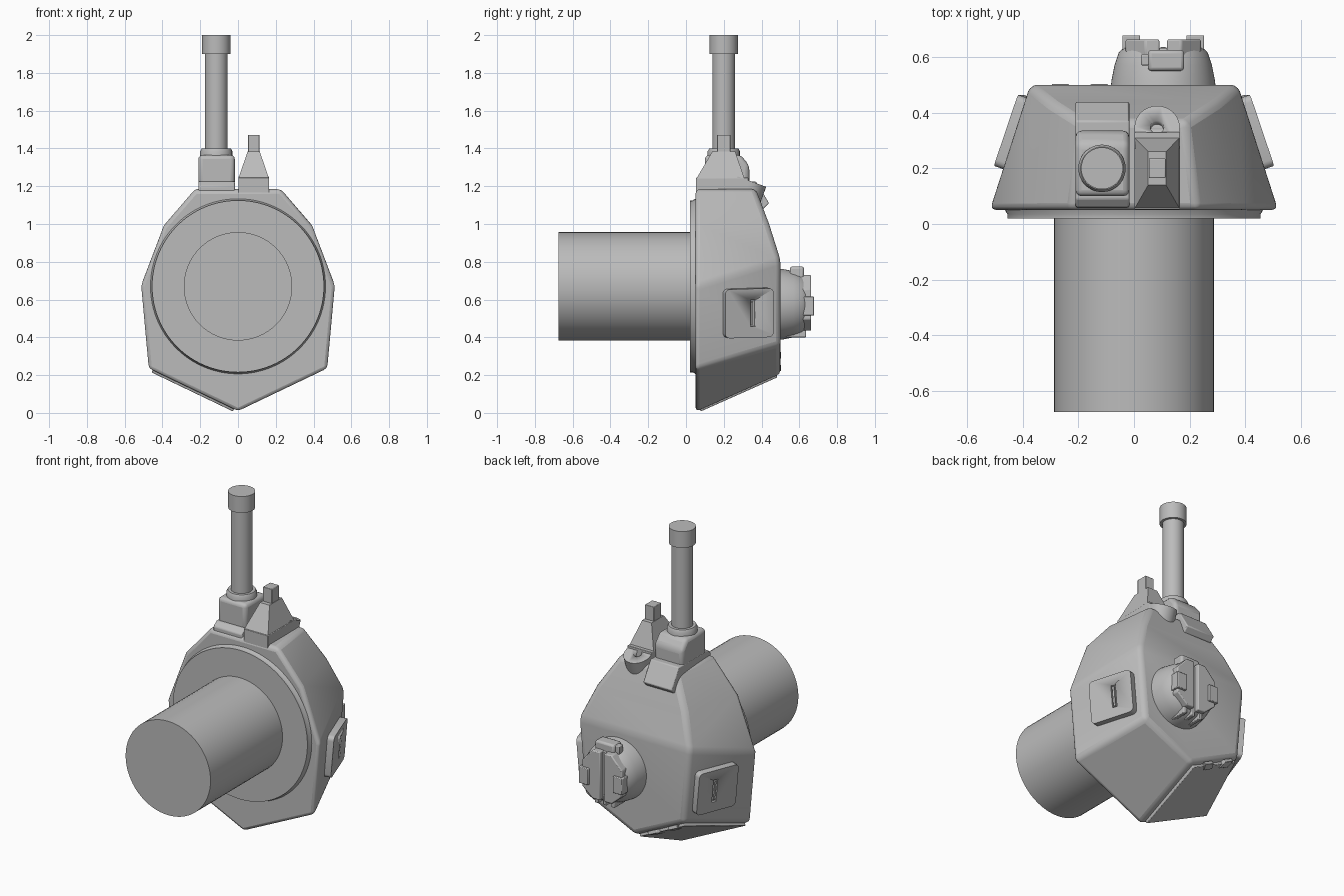
import bpy, bmesh, math
from mathutils import Vector, Matrix

cube = bpy.data.objects.get("Cube")
if cube:
    bpy.data.objects.remove(cube)

grey = bpy.data.materials.new("plain_grey")
grey.use_nodes = True
grey.diffuse_color = (0.5, 0.5, 0.5, 1)
grey.node_tree.nodes["Principled BSDF"].inputs["Base Color"].default_value = (0.5, 0.5, 0.5, 1)


def finish(name, bm, bevel=0, angle=35, matrix=None, segments=2):
    """Turn a bmesh into a named, softly bevelled object."""
    bmesh.ops.recalc_face_normals(bm, faces=bm.faces)
    mesh = bpy.data.meshes.new(name)
    bm.to_mesh(mesh)
    bm.free()
    mesh.materials.append(grey)
    ob = bpy.data.objects.new(name, mesh)
    bpy.context.collection.objects.link(ob)
    if matrix:
        ob.matrix_world = matrix
    if bevel:
        mod = ob.modifiers.new("bevel", 'BEVEL')
        mod.width, mod.segments = bevel, segments
        mod.limit_method, mod.angle_limit = 'ANGLE', math.radians(15)
    bpy.ops.object.select_all(action='DESELECT')
    ob.select_set(True)
    bpy.context.view_layer.objects.active = ob
    bpy.ops.object.shade_smooth_by_angle(angle=math.radians(angle))
    return ob


def hull(name, points, bevel=0, matrix=None, segments=2):
    """Convex solid round a few corner points."""
    bm = bmesh.new()
    for p in points:
        bm.verts.new(p)
    bmesh.ops.convex_hull(bm, input=bm.verts[:])
    bmesh.ops.dissolve_limit(bm, angle_limit=math.radians(1), verts=bm.verts[:], edges=bm.edges[:])
    return finish(name, bm, bevel, 35, matrix, segments)


def box(name, lo, hi, bevel=0, matrix=None):
    return hull(name, [(x, y, z) for x in (lo[0], hi[0]) for y in (lo[1], hi[1])
                       for z in (lo[2], hi[2])], bevel, matrix)


def lathe(name, profile, origin, axis='Z', steps=64):
    """Solid of revolution from (radius, height) pairs; axis Y points to the back."""
    bm = bmesh.new()
    rings = []
    for r, h in profile:
        rings.append([bm.verts.new((r * math.cos(a), r * math.sin(a), h))
                      for a in (i * math.tau / steps for i in range(steps))])
    for a, b in zip(rings, rings[1:]):
        for i in range(steps):
            j = (i + 1) % steps
            bm.faces.new((a[i], a[j], b[j], b[i]))
    bm.faces.new(rings[0])
    bm.faces.new(rings[-1])
    m = Matrix.Translation(origin)
    if axis == 'Y':
        m = m @ Matrix.Rotation(-math.pi / 2, 4, 'X')
    return finish(name, bm, matrix=m)


def cut(target, cutter):
    """Subtract a hidden helper from a part, ahead of its bevel."""
    mod = target.modifiers.new("cut", 'BOOLEAN')
    mod.object, mod.solver = cutter, 'EXACT'
    cutter.hide_render = True
    cutter.hide_set(True)


# Faceted housing: wide front outline, smaller back outline
front = [(0.23, 0.05, 1.185), (0.4, 0.05, 0.99), (0.52, 0.05, 0.67), (0.48, 0.05, 0.23)]
back = [(0.19, 0.37, 1.185), (0.3, 0.44, 1.0), (0.375, 0.5, 0.81), (0.335, 0.5, 0.36)]
keel = [(0, 0.05, 0), (0, 0.5, 0.2)]
half = front + back
hull("housing", half + [(-x, y, z) for x, y, z in half] + keel, 0.025, segments=3)

# Front collar and barrel
lathe("front_collar", [(0.455, 0.02), (0.455, 0.035), (0.475, 0.07)], (0, 0, 0.67), 'Y', 96)
lathe("barrel", [(0.287, -0.675), (0.287, 0.03)], (0, 0, 0.67), 'Y')

# Side hatches with a slot and a small lever in it
for s, side in ((1, "left"), (-1, "right")):
    up = Vector((s * 0.09, 0, 1)).normalized()
    along = Vector((s * -0.34, 1, 0))
    along = (along - up * along.dot(up)).normalized()
    out = along.cross(up) * s
    m = Matrix((along, up, out)).transposed().to_4x4()
    m.translation = (s * 0.417, 0.325, 0.53)
    bm = bmesh.new()
    outline = []
    for k, (cx, cy) in enumerate([(0.11, 0.105), (-0.11, 0.105), (-0.11, -0.105), (0.11, -0.105)]):
        for i in range(5):
            a = (k + i / 4) * math.pi / 2
            outline.append((cx + 0.025 * math.cos(a), cy + 0.025 * math.sin(a)))
    hatch = hull(side + "_hatch", [(x, y, z) for x, y in outline for z in (-0.02, 0.034)], matrix=m)
    bm.free()
    cut(hatch, box(side + "_slot_cutter", (0.005, -0.07, 0.018), (0.034, 0.07, 0.06), matrix=m))
    box(side + "_lever", (0.01, -0.06, 0.01), (0.022, 0.06, 0.03), matrix=m)

# Belly plate on the right lower facet, with two latches at its back edge
corners = [Vector(p) for p in ((-0.48, 0.05, 0.23), keel[0], keel[1], (-0.335, 0.5, 0.36))]
mid = sum(corners, Vector()) / 4
down = (corners[2] - corners[0]).cross(corners[3] - corners[1]).normalized()
if down.z > 0:
    down = -down
inner = [mid + (c - mid) * 0.9 for c in corners]
hull("belly_plate", [c + down * d for c in inner for d in (-0.02, 0.016)], 0.004)
for i, t in enumerate((0.25, 0.68)):
    a = inner[2].lerp(inner[3], t)
    b = inner[2].lerp(inner[3], t + 0.2)
    inward = (mid - a).normalized() * 0.03
    hull("belly_latch_%d" % (i + 1), [p + q + down * d for p in (a, b)
                                      for q in (inward, -inward * 0.7) for d in (0, 0.022)], 0.003)

# Back knob: flared base, split octagonal cap, side clips
kx, kz = 0.105, 0.575
lathe("knob_base", [(0.19, 0.48), (0.185, 0.52), (0.175, 0.57), (0.16, 0.615), (0.145, 0.632)],
      (kx, 0, kz), 'Y')
for s, side in ((1, "left"), (-1, "right")):
    shape = [(0.014, 0.155), (0.065, 0.155), (0.135, 0.08), (0.135, -0.08), (0.065, -0.14), (0.014, -0.14)]
    hull(side + "_knob_cap", [(kx + s * x, y, kz + z) for x, z in shape for y in (0.6, 0.663)], 0.006)
    box(side + "_knob_clip", (kx + s * 0.115 - 0.032, 0.62, 0.515),
        (kx + s * 0.115 + 0.032, 0.678, 0.615), 0.004)
box("knob_top_catch", (0.05, 0.55, 0.7), (0.18, 0.625, 0.775), 0.012)
box("knob_top_pin", (0.025, 0.57, 0.72), (0.06, 0.61, 0.77), 0.005)
for i in range(3):
    x = kx - 0.055 + i * 0.055
    box("knob_bottom_rib_%d" % (i + 1), (x - 0.012, 0.53, 0.4), (x + 0.012, 0.635, 0.46), 0.004)

# Mast foot, block, neck ring, shaft and cap
side_profile = [(0.06, 1.13), (0.06, 1.2), (0.09, 1.225), (0.37, 1.225), (0.44, 1.11), (0.41, 1.08)]
hull("mast_foot", [(x, y, z) for x in (-0.21, -0.017) for y, z in side_profile], 0.006)
block = [(0.1, 1.2), (0.1, 1.365), (0.29, 1.365), (0.335, 1.31), (0.335, 1.2)]
hull("mast_block", [(x, y, z) for x in (-0.21, -0.017) for y, z in block], 0.022, segments=3)
lathe("mast", [(0.085, 1.35), (0.085, 1.385), (0.077, 1.4), (0.06, 1.4), (0.06, 1.9),
               (0.075, 1.9), (0.075, 2.0)], (-0.115, 0.2, 0), steps=48)

# Sight foot, tapered tower and post
sx = 0.083
box("sight_foot", (0.002, 0.052, 1.13), (0.165, 0.33, 1.245), 0.003)
hull("sight_tower", [(sx + i * w, y, z) for i in (1, -1) for w, y, z in
                     ((0.081, 0.055, 1.24), (0.081, 0.31, 1.24), (0.032, 0.14, 1.385), (0.032, 0.26, 1.385))])
box("sight_post", (sx - 0.03, 0.165, 1.37), (sx + 0.03, 0.235, 1.472), 0.003)

# Rounded lug behind the sight, tilted back, with a pin hole
tilt = Matrix.Translation((sx, 0.345, 1.215)) @ Matrix.Rotation(-0.35, 4, 'X')
arc = [(0.081 * math.cos(i * math.pi / 16), 0.081 * math.sin(i * math.pi / 16)) for i in range(17)]
arc += [(-0.081, -0.08), (0.081, -0.08)]
lug = hull("sight_lug", [(x, y, z) for x, y in arc for z in (-0.12, 0.01)], matrix=tilt)
hole = lathe("lug_hole_cutter", [(0.024, -0.03), (0.024, 0.05)], (0, 0, 0), steps=24)
hole.matrix_world = tilt
cut(lug, hole)
